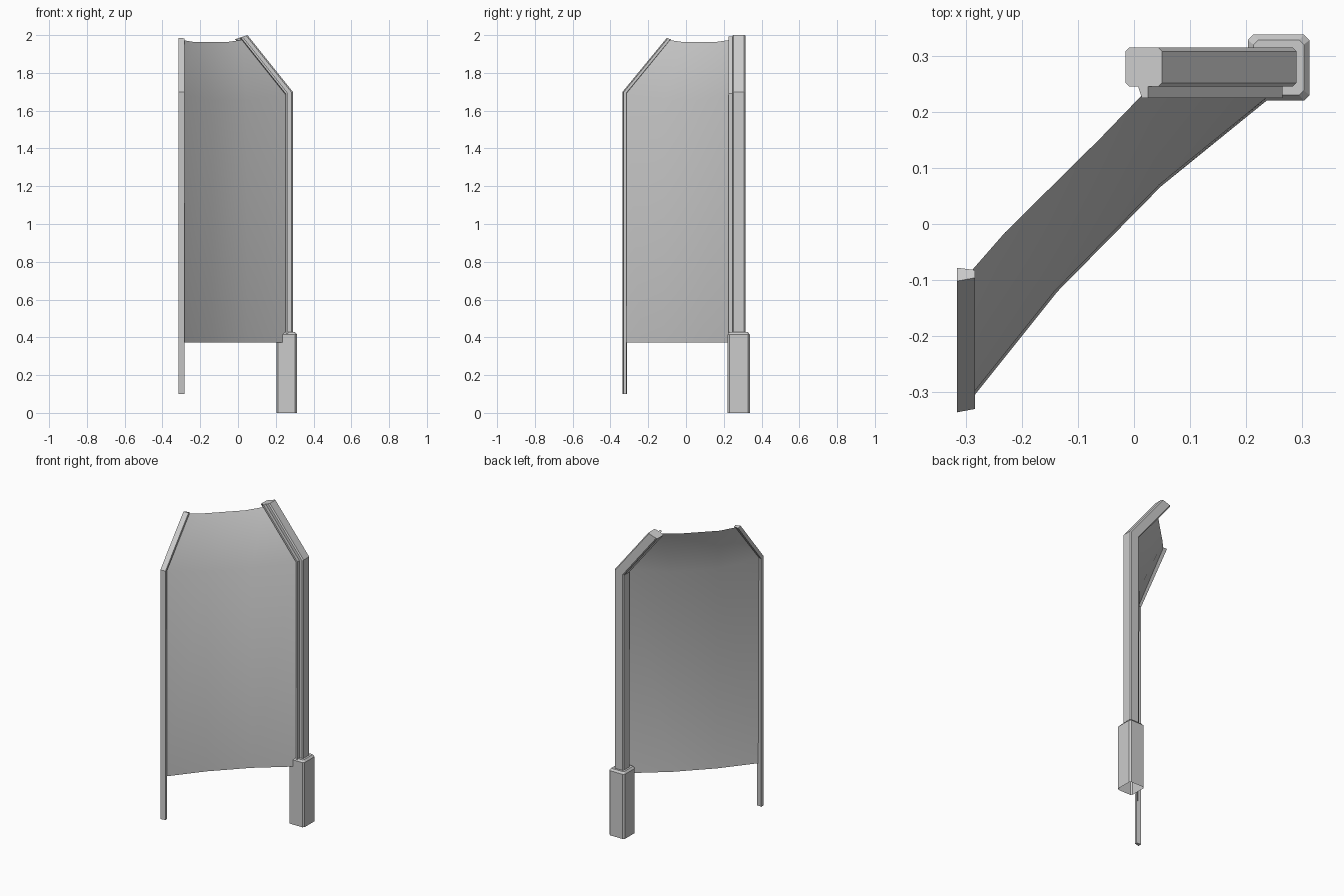
import bpy

cube = bpy.data.objects.get("Cube")
if cube:
    bpy.data.objects.remove(cube, do_unlink=True)

grey = bpy.data.materials.new("light_grey")
grey.use_nodes = True
COLOUR = (0.6, 0.6, 0.6, 1)
grey.diffuse_color = COLOUR
grey.node_tree.nodes["Principled BSDF"].inputs["Base Color"].default_value = COLOUR


def add_mesh(name, verts, faces, smooth=False):
    mesh = bpy.data.meshes.new(name)
    mesh.from_pydata(verts, [], faces)
    mesh.materials.append(grey)
    obj = bpy.data.objects.new(name, mesh)
    bpy.context.collection.objects.link(obj)
    bpy.ops.object.select_all(action='DESELECT')
    obj.select_set(True)
    bpy.context.view_layer.objects.active = obj
    if smooth:
        bpy.ops.object.shade_smooth_by_angle(angle=0.5)
    return obj


def loft(name, rings, cap_start=True, cap_end=True):
    """Join equal rings of points into a tube."""
    n = len(rings[0])
    faces = [(r * n + i, r * n + (i + 1) % n, (r + 1) * n + (i + 1) % n, (r + 1) * n + i)
             for r in range(len(rings) - 1) for i in range(n)]
    if cap_start:
        faces.append(tuple(reversed(range(n))))
    if cap_end:
        faces.append(tuple(range((len(rings) - 1) * n, len(rings) * n)))
    return add_mesh(name, [p for ring in rings for p in ring], faces)


def chamfered(x0, x1, y0, y1, c):
    """Rectangle with cut corners, counter-clockwise."""
    return [(x0 + c, y0), (x1 - c, y0), (x1, y0 + c), (x1, y1 - c),
            (x1 - c, y1), (x0 + c, y1), (x0, y1 - c), (x0, y0 + c)]


def bent_bar(name, section, bottom, depth, shift):
    """Upright bar that leans over above a mitred bend."""
    low = [(x, y, bottom) for x, y in section]
    bend = [(x, y, 1.70 - 0.33 * depth(x, y)) for x, y in section]
    dx, dy, dz = shift
    tip = [(x + dx, y + dy, z + dz) for x, y, z in bend]
    return loft(name, [low, bend, tip])


# Base block with softened top, open underneath
outline = chamfered(0.203, 0.313, 0.22, 0.338, 0.01)
top = chamfered(0.213, 0.303, 0.23, 0.328, 0.008)
loft("base_block", [[(x, y, 0) for x, y in outline],
                    [(x, y, 0.415) for x, y in outline],
                    [(x, y, 0.427) for x, y in top]], cap_start=False)

# Main post and the strip that holds the panel
lean = (-0.24, 0, 0.3)
bent_bar("main_post", chamfered(0.225, 0.29, 0.245, 0.315, 0.007), 0.42,
         lambda x, y: 0.29 - x, lean)
bent_bar("holding_strip", [(0.254, 0.225), (0.265, 0.225), (0.265, 0.246), (0.247, 0.246)],
         0.42, lambda x, y: 0.29 - x, lean)

# Thin post on the far edge
bent_bar("thin_post", [(-0.316, -0.336), (-0.284, -0.33), (-0.284, -0.316), (-0.316, -0.312)],
         0.1, lambda x, y: y + 0.336, (0, 0.234, 0.285))

# Curved panel: bend line and leaning top edge
bend_line = [(-0.300, -0.318, 1.69), (-0.140, -0.118, 1.655),
             (0.045, 0.070, 1.655), (0.252, 0.238, 1.685)]
top_line = [(-0.300, -0.095, 1.975), (-0.230, -0.015, 1.963),
            (-0.060, 0.153, 1.963), (0.022, 0.238, 1.975)]
bottom_line = [(x + 0.003, y - 0.003, 0.372) for x, y, z in bend_line]
rows = [bottom_line, bend_line, top_line]
n = len(bend_line)
add_mesh("curved_panel", [p for row in rows for p in row],
         [(r * n + i, r * n + i + 1, (r + 1) * n + i + 1, (r + 1) * n + i)
          for r in range(2) for i in range(n - 1)], smooth=True)
